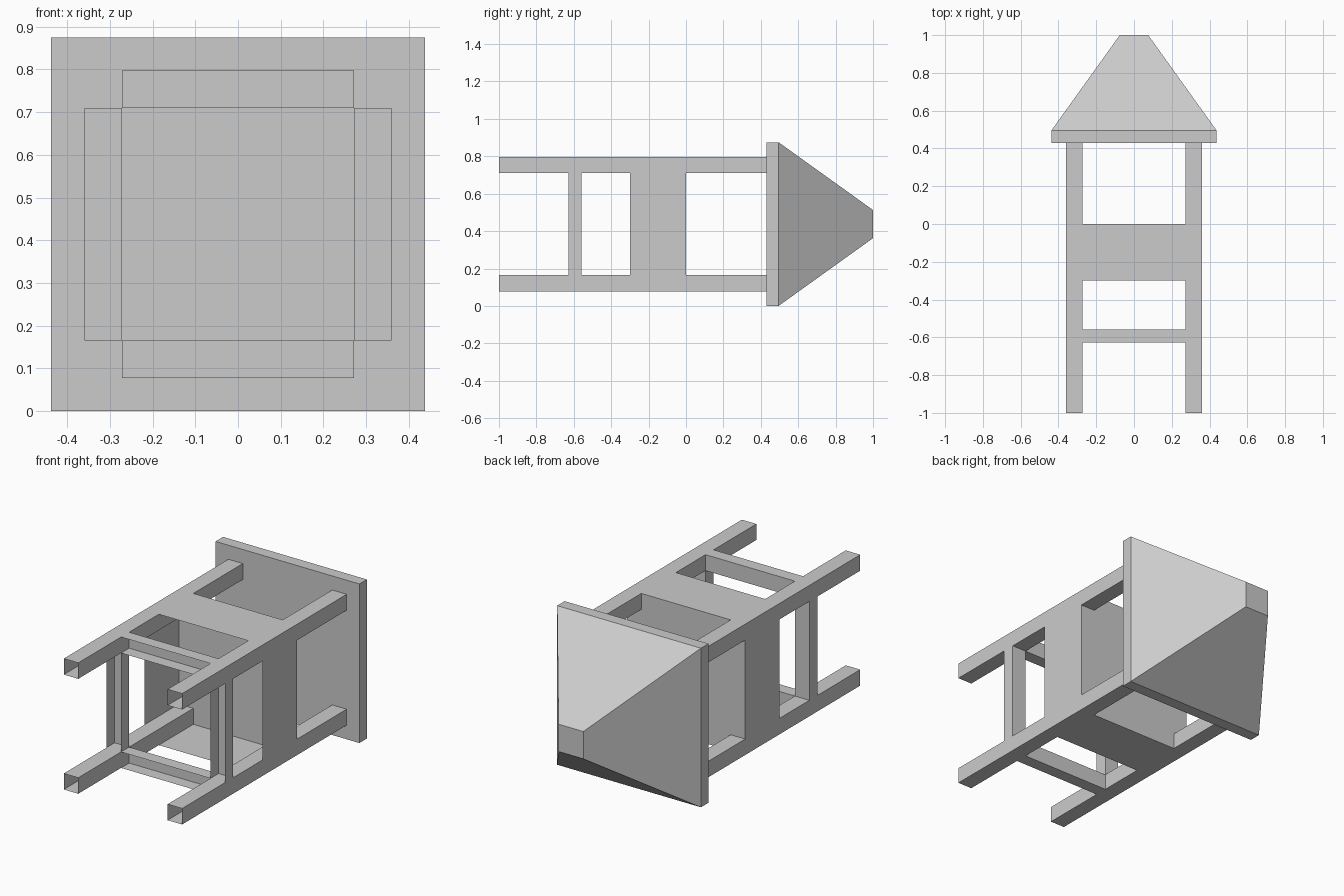
import bpy
import bmesh

cube = bpy.data.objects.get("Cube")
if cube:
    bpy.data.objects.remove(cube, do_unlink=True)

grey = bpy.data.materials.new("plain_grey")
grey.use_nodes = True
colour = (0.6, 0.6, 0.6, 1)
grey.diffuse_color = colour
grey.node_tree.nodes["Principled BSDF"].inputs["Base Color"].default_value = colour

MID = 0.4375             # height of the long axis
OUT, INN = 0.36, 0.272   # outer and inner faces of the legs


def finish(name, bm):
    mesh = bpy.data.meshes.new(name)
    bm.to_mesh(mesh)
    bm.free()
    mesh.materials.append(grey)
    obj = bpy.data.objects.new(name, mesh)
    bpy.context.collection.objects.link(obj)


def box(name, x, y, z, drop=(), taper=1.0):
    """Box from ranges (z measured from the axis); drop lists sides left open."""
    bm = bmesh.new()
    bmesh.ops.create_cube(bm, size=1)
    bm.normal_update()
    sides = {"x": 0, "y": 1, "z": 2}
    gone = [f for f in bm.faces for d in drop
            if f.normal[sides[d[1]]] * (1 if d[0] == "+" else -1) > 0.9]
    for v in bm.verts:
        s = taper if v.co.y > 0 else 1.0
        v.co = [r[0] + (r[1] - r[0]) * (c + 0.5) for r, c in zip((x, y, z), v.co)]
        v.co.x *= s
        v.co.z = v.co.z * s + MID
    bmesh.ops.delete(bm, geom=list(set(gone)), context="FACES")
    finish(name, bm)


def span(sign):
    return sorted((sign * INN, sign * OUT))


# Four hollow legs, open at the front
for sx, side in ((-1, "right"), (1, "left")):
    for sz, level in ((-1, "lower"), (1, "upper")):
        box(f"leg_{level}_{side}", span(sx), (-1, 0.43), span(sz), ("-y",))

# Crossbars and body walls link neighbouring legs, open at the front
full = (-INN, INN)
for s, level, side in ((-1, "lower", "right"), (1, "upper", "left")):
    inner = "-" if s > 0 else "+"
    box(f"crossbar_{level}", full, (-0.628, -0.558), span(s), ("-y", "-x", "+x"))
    box(f"crossbar_{side}", span(s), (-0.628, -0.558), full, ("-y", "-z", "+z"))
    box(f"body_wall_{level}", full, (-0.3, 0), span(s),
        ("-y", "-x", "+x", inner + "z"))
    box(f"body_wall_{side}", span(s), (-0.3, 0), full,
        ("-y", "-z", "+z", inner + "x"))

# Back panel closing the body between the walls
box("body_back_panel", full, (-0.3, 0), full, ("-y", "-x", "+x", "-z", "+z"))

# Square plate and tapered cap
edge = (-MID, MID)
box("cap_plate", edge, (0.43, 0.495), edge)
box("tapered_cap", edge, (0.495, 1), edge, ("-y",), taper=0.172)
